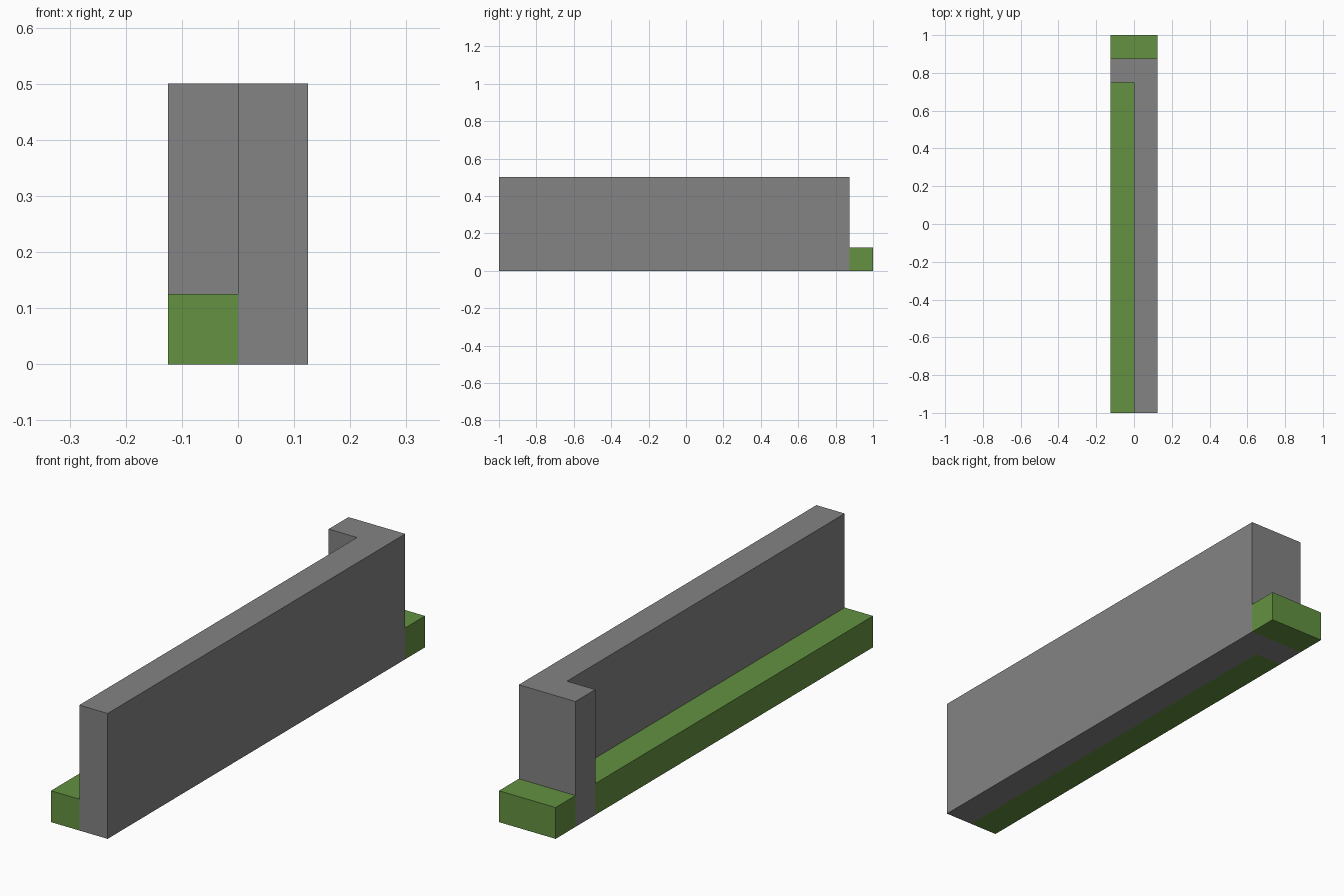
import bpy
import bmesh

cube = bpy.data.objects.get("Cube")
if cube:
    bpy.data.objects.remove(cube, do_unlink=True)


def make_material(name, rgb):
    mat = bpy.data.materials.new(name)
    mat.use_nodes = True
    color = (*rgb, 1.0)
    mat.diffuse_color = color
    mat.node_tree.nodes["Principled BSDF"].inputs["Base Color"].default_value = color
    return mat


def extrude_outline(name, outline, height, mat):
    """Raise a counter-clockwise floor outline straight up from the ground."""
    bm = bmesh.new()
    base = bm.faces.new([bm.verts.new((x, y, 0)) for x, y in outline])
    raised = bmesh.ops.extrude_face_region(bm, geom=[base], use_keep_orig=True)["geom"]
    bmesh.ops.translate(bm, vec=(0, 0, height),
                        verts=[v for v in raised if isinstance(v, bmesh.types.BMVert)])
    bmesh.ops.recalc_face_normals(bm, faces=bm.faces)
    mesh = bpy.data.meshes.new(name)
    bm.to_mesh(mesh)
    bm.free()
    mesh.materials.append(mat)
    obj = bpy.data.objects.new(name, mesh)
    bpy.context.collection.objects.link(obj)
    return obj


def rectangle(x0, x1, y0, y1):
    return [(x0, y0), (x1, y0), (x1, y1), (x0, y1)]


stone = make_material("stone grey", (0.227, 0.227, 0.227))
grass = make_material("grass green", (0.125, 0.283, 0.053))

T = 0.125          # thickness of the wall and the strips
END = 1 - T        # outer face of the return wall
INNER = 1 - 2 * T  # inner face of the return wall

# Long wall with a short return at the back, one L-shaped body
extrude_outline("corner_wall",
                [(0, -1), (T, -1), (T, END), (-T, END), (-T, INNER), (0, INNER)],
                0.5, stone)

# Low planted strips on the inner side and behind the return
extrude_outline("side_strip", rectangle(-T, 0, -1, INNER), T, grass)
extrude_outline("back_strip", rectangle(-T, T, END, 1), T, grass)
